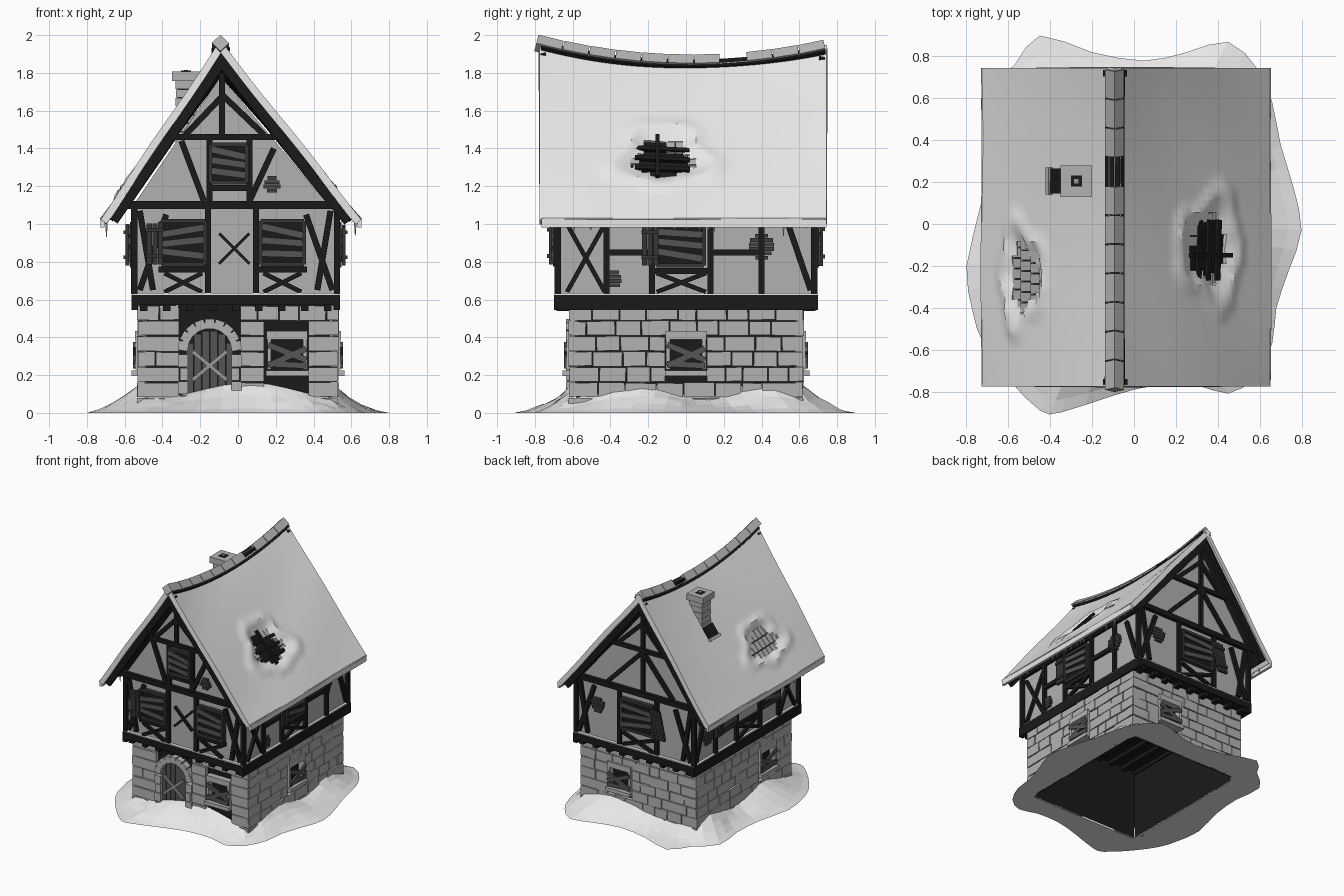
import bpy, bmesh, math, random
from mathutils import Vector, Matrix

if "Cube" in bpy.data.objects:
    bpy.data.objects.remove(bpy.data.objects["Cube"])

random.seed(4)
R = random.uniform
COLORS = {"snow": .80, "stone": .45, "plaster": .44, "timber": .010, "shutter_wood": .035,
          "brick": .05, "plank": .09, "pale_board": .32}
MATS = {}
for n, v in COLORS.items():
    MATS[n] = bpy.data.materials.new(n)
    MATS[n].diffuse_color = (v, v, v, 1)
PARTS = {}


def part(name, mat):
    return PARTS.setdefault(name, (bmesh.new(), mat))[0]


def bar(name, mat, p, q, w, d, n):
    """Box running from p to q, w wide, d deep along n."""
    p, q = Vector(p), Vector(q)
    x = (q - p).normalized()
    y = Vector(n).cross(x).normalized()
    m = Matrix((x * (q - p).length, y * w, x.cross(y) * d)).transposed().to_4x4()
    m.translation = (p + q) / 2
    bmesh.ops.create_cube(part(name, mat), size=1, matrix=m)


def block(name, mat, x0, x1, y0, y1, z0, z1):
    bar(name, mat, (x0, (y0 + y1) / 2, (z0 + z1) / 2), (x1, (y0 + y1) / 2, (z0 + z1) / 2),
        y1 - y0, z1 - z0, (0, 0, 1))


# Wall planes: normal, upper distance, base distance
WALLS = {"front": ((0, -1, 0), .67, .58), "back": ((0, 1, 0), .67, .58),
         "right": ((1, 0, 0), .515, .49), "left": ((-1, 0, 0), .54, .49)}


def pt(face, u, z, d, low=False):
    n, up, base = WALLS[face]
    dist = (base if low else up) + d
    return (u, n[1] * dist, z) if n[1] else (n[0] * dist, u, z)


def wbar(name, mat, face, u0, z0, u1, z1, w=.032, d=.03, off=.008, low=False):
    bar(name, mat, pt(face, u0, z0, off, low), pt(face, u1, z1, off, low), w, d, WALLS[face][0])


def cross(face, u, z, w, h, name="wall_timber", mat="timber", t=.024, **k):
    wbar(name, mat, face, u - w, z - h, u + w, z + h, t, **k)
    wbar(name, mat, face, u - w, z + h, u + w, z - h, t, **k)


def window(face, u, z, w, h, shutter=0, lean=0):
    """Boarded upper window with an optional hanging shutter."""
    wbar("window_pane", "timber", face, u - w, z, u + w, z, 2 * h, .02)
    for s in (-1, 1):
        wbar("window_frame", "shutter_wood", face, u + s * w, z - h, u + s * w, z + h, .022, .05)
        wbar("window_frame", "shutter_wood", face, u - w, z + s * h, u + w, z + s * h, .022, .05)
    for k in (-.5, .05, .55):
        a = R(-.22, .22) * h
        wbar("window_board", "plank", face, u - w * .95, z + h * k + a, u + w * .95, z + h * k - a,
             .036, .012, .035)
    if shutter:
        c = u + shutter * (w + .035 + abs(lean))
        for i in range(3):
            x = c - .03 + i * .03
            wbar("shutter", "shutter_wood", face, x - lean, z - h, x + lean, z + h * R(.85, 1),
                 .027, .02, .045)
        for k in (-.6, .6):
            wbar("shutter", "shutter_wood", face, c - .045 + lean * k, z + h * k, c + .045 + lean * k, z + h * k,
                 .02, .02, .055)


def brick_patch(face, u, z, r):
    n = max(3, int(2 * r / .022))
    for i in range(n):
        dz = -r + 2 * r * (i + .5) / n
        half = math.sqrt(r * r - dz * dz) * R(.8, 1.1)
        wbar("brick_patch", "brick", face, u - half, z + dz, u + half, z + dz, .02, R(.018, .03))


def low_window(face, u, z=.31):
    """Boarded ground floor window in a stone surround."""
    for s in (-1, 1):
        wbar("window_stone", "stone", face, u + s * .095, z - .08, u + s * .095, z + .08, .02, .05, .028, True)
    wbar("window_stone", "stone", face, u - .108, z + .1, u + .108, z + .1, .045, .05, .03, True)
    wbar("window_stone", "stone", face, u - .112, z - .1, u + .112, z - .1, .03, .07, .038, True)
    for a, b in ((.05, -.03), (-.06, .03), (-.05, -.06)):
        wbar("window_board", "plank", face, u - .1, z + a, u + .1, z + b, .032, .014, .058, True)


def stones(face, half, skips):
    """Rows of uneven blocks, leaving rectangles (u0, u1, z0, z1) free."""
    h = .57 / 7
    for r in range(7):
        z = (r + .5) * h
        spans = [(-half, half)]
        for a, b, z0, z1 in skips:
            if z0 < z < z1:
                spans = [t for s, e in spans for t in ((s, min(e, a)), (max(s, b), e)) if t[1] - t[0] > .02]
        for s, e in spans:
            u = s
            while e - u > .01:
                step = R(.09, .17)
                if e - u - step < .06:
                    step = e - u
                wbar("wall_stone", "stone", face, u + .003, z, u + step - .003, z + R(-.003, .003),
                     h - R(.003, .009), .034, R(.02, .027), True)
                u += step


# Ground floor core, open underneath
block("ground_floor_core", "timber", -.49, .49, -.58, .58, 0, .57)
bm = PARTS["ground_floor_core"][0]
bmesh.ops.delete(bm, geom=[f for f in bm.faces if f.calc_center_median().z < .01], context="FACES")
stones("front", .53, [(-.31, .01, 0, .6), (.14, .37, .08, .48)])
LOW = {"right": (0, .62), "left": (-.3, .62), "back": (.17, .53)}
for f, (u, half) in LOW.items():
    stones(f, half, [(u - .108, u + .108, .14, .43)])
    low_window(f, u)
low_window("front", .26)

# Arched door with stone arch and nailed cross
for i in range(6):
    u = -.255 + i * .042
    wbar("door", "plank", "front", u, .04, u, .32 + math.sqrt(max(.0, .0135 - (u + .15) ** 2)), .039, .02, .013, True)
for i in range(9):
    a = math.pi * (i + .5) / 9
    wbar("door_arch", "stone", "front", -.15 + .115 * math.cos(a), .33 + .115 * math.sin(a),
         -.15 + .168 * math.cos(a), .33 + .168 * math.sin(a), .05, .05, .03, True)
for s in (-1, 1):
    for k in range(4):
        wbar("door_arch", "stone", "front", -.15 + s * .115, .06 + k * .072, -.15 + s * (.158 + .01 * (k % 2)),
             .06 + k * .072, .066, .05, .03, True)
cross("front", -.15, .25, .09, .075, "door_cross", "pale_board", .02, d=.012, off=.045, low=True)

# Upper storey body with gables
bm = part("upper_walls", "plaster")
prof = [(-.54, .58), (.515, .58), (.515, 1.06), (-.093, 1.78), (-.54, 1.12)]
a, b = ([bm.verts.new((x, y, z)) for x, z in prof] for y in (-.67, .67))
bm.faces.new(a)
bm.faces.new(b[::-1])
for i in range(5):
    j = (i + 1) % 5
    bm.faces.new((a[j], a[i], b[i], b[j]))

# Ring beam, snow ledge, joist ends and side beams
block("ring_beam", "timber", -.565, .54, -.70, .70, .572, .625)
block("ledge_snow", "snow", -.56, .535, -.695, .695, .625, .634)
for i in range(9):
    x = -.5 + i * .122
    block("joist_end", "timber", x - .02, x + .02, -.685, .685, .54, .575)
for x in (-.565, .505):
    block("side_beam", "timber", x, x + .035, -.70, .70, .545, .575)

# Timber framing shared by both gable walls
for f in ("front", "back"):
    for u0, z0, u1, z1 in ((-.55, .63, -.55, 1.1), (.525, .63, .525, 1.08), (.36, 1.05, .5, .65),
                           (.42, .65, .49, 1.07), (-.38, 1.05, -.52, .65), (-.45, .65, -.52, 1.07),
                           (-.33, 1.46, .21, 1.46), (-.085, 1.46, -.085, 1.8), (-.28, 1.47, -.08, 1.68),
                           (.14, 1.47, -.08, 1.68)):
        wbar("wall_timber", "timber", f, u0, z0, u1, z1)
    wbar("cross_beam", "timber", f, -.59, 1.1, .54, 1.1, .042, .045)
# Front only: gable posts and braces; back only: king post and spread braces
for u0, z0, u1, z1 in ((-.3, 1.44, -.18, 1.12), (.19, 1.4, .06, 1.12), (-.15, 1.12, -.15, 1.46),
                       (.06, 1.12, .06, 1.46), (-.16, .63, -.16, 1.08), (.095, .63, .095, 1.08)):
    wbar("wall_timber", "timber", "front", u0, z0, u1, z1)
for u0, z0, u1, z1 in ((-.085, 1.12, -.085, 1.46), (-.085, 1.45, -.36, 1.12), (-.085, 1.45, .24, 1.12),
                       (-.21, .63, -.21, 1.08), (.13, .63, .13, 1.08)):
    wbar("wall_timber", "timber", "back", u0, z0, u1, z1)
# Side walls
for f in ("right", "left"):
    for u0, z0, u1, z1 in ((-.68, .63, -.68, 1.1), (.68, .63, .68, 1.1), (-.42, .63, -.42, 1.06),
                           (-.18, .63, -.18, 1.06), (.13, .63, .13, 1.06), (.4, .63, .4, 1.06),
                           (.54, 1.0, .66, .65), (-.42, .85, -.18, .85), (.13, .85, .4, .85),
                           (-.18, .75, .13, .75)):
        wbar("wall_timber", "timber", f, u0, z0, u1, z1)
    cross(f, -.53, .82, .1, .18)
    cross(f, -.025, .69, .13, .05)
    wbar("wall_plate", "timber", f, -.69, 1.06, .69, 1.06, .04)

# Windows, nailed cross and bare brick
for u, s in ((-.29, -1), (.235, 0)):
    window("front", u, .9, .115, .115, s)
    wbar("wall_timber", "timber", "front", u - .13, .76, u + .13, .76)
    cross("front", u, .69, .1, .05)
cross("front", -.02, .87, .08, .08, t=.016)
window("front", -.05, 1.32, .095, .1)
wbar("wall_timber", "timber", "front", -.15, 1.19, .06, 1.19)
window("back", -.04, .9, .145, .12, -1, .025)
cross("back", -.04, .69, .14, .05)
window("right", -.03, .89, .125, .11, -1)
window("left", .26, .89, .11, .11, 1)
window("left", -.3, .89, .11, .11)
for f, u, z, r in (("front", .18, 1.21, .045), ("right", -.38, .71, .045), ("right", .4, .88, .07),
                   ("back", .33, .9, .06), ("left", .5, .8, .06)):
    brick_patch(f, u, z, r)


# Sagging roof
def ridge(y):
    return 1.87 + .1 * ((y - .03) / .8) ** 2


EAVE = {1: .655, -1: -.73}
HOLES = {1: (.61, -.12, .12, .155), -1: (.69, -.25, .10, .15)}


def roof_pt(side, s, y, off=0):
    dx, dz = EAVE[side] + .093, ridge(y) - 1.025
    n = Vector((dz * side, 0, abs(dx))).normalized()
    return Vector((-.093 + dx * s, y, ridge(y) - dz * s)) + n * off, n


def roof_sheet(name, mat, side, off, thick, y0, y1, smax, hole):
    bm = part(name, mat)
    nu, nv = 44, 36
    grid, dist = [], {}
    for i in range(nu + 1):
        y = y0 + (y1 - y0) * i / nu
        row = []
        for j in range(nv + 1):
            s = smax * j / nv
            o = off
            d = 9
            if hole:
                hs, hy, rs, ry = HOLES[side]
                ang = math.atan2((s - hs) / rs, (y - hy) / ry)
                d = math.hypot((s - hs) / rs, (y - hy) / ry) / (1 + .12 * math.sin(3 * ang) + .1 * math.sin(5 * ang))
                o += .003 * math.sin(5 * y + 9 * s)
                if d < 1.9:
                    o += .016 * math.sin((d - 1.25) / .65 * math.pi) + R(-.004, .004)
            v = bm.verts.new(roof_pt(side, s, y, o)[0])
            dist[v] = d
            row.append(v)
        grid.append(row)
    for i in range(nu):
        for j in range(nv):
            q = [grid[i][j], grid[i + 1][j], grid[i + 1][j + 1], grid[i][j + 1]]
            if sum(dist[v] for v in q) / 4 > 1:
                bm.faces.new(q if side < 0 else q[::-1])
    bm.normal_update()
    for f in bm.faces:
        if f.normal.z < 0:
            f.normal_flip()
    return name, thick


SHEETS = []
for side, w in ((1, "right"), (-1, "left")):
    SHEETS.append(roof_sheet(w + "_roof_snow", "snow", side, 0, .04, -.775, .745, 1, True))
    SHEETS.append(roof_sheet(w + "_roof_deck", "timber", side, -.04, .02, -.765, .735, .97, False))
    # Snow lip along the eave
    x = EAVE[side] - side * .012
    bar("eave_snow", "snow", (x, -.765, 1.006), (x, .745, 1.006), .02, .05, (0, 0, 1))
    # Bargeboards
    for y in (-.755, .72):
        bar("bargeboard", "timber", roof_pt(side, .02, y, -.064)[0], roof_pt(side, .97, y, -.064)[0],
            .03, .05, roof_pt(side, .5, y)[1])
    # Broken battens and loose tiles in the roof holes
    hs, hy, rs, ry = HOLES[side]
    for i in range(-3, 4):
        for j in range(-1, 2):
            y, s = hy + i * .05 + j * .012, hs + j * .075
            edge = abs(i) > 2 or (j == -1 and i > 0)
            if side < 0 or edge:
                p, n = roof_pt(side, s - .035, y, -.03)
                bar("roof_tile", "stone", p, roof_pt(side, s + .035, y, -.022)[0], .046, .016, n)
    if side > 0:
        for k in (-.06, .0, .06):
            p, n = roof_pt(1, hs + k, hy - .15, -.015)
            bar("batten", "timber", p, roof_pt(1, hs + k + .01, hy + .14, -.015)[0], .025, .02, n)
        p, n = roof_pt(1, hs - .13, hy - .03, .006)
        bar("batten", "timber", p, roof_pt(1, hs + .13, hy - .03, .006)[0], .022, .02, n)
    # Icicles
    for i in range(16):
        p = roof_pt(side, .985, R(-.74, .72), -.03)[0]
        L = R(.03, .09)
        bmesh.ops.create_cone(part("icicle", "snow"), segments=5, radius1=.002, radius2=.008, depth=L,
                              cap_ends=True, matrix=Matrix.Translation(p - Vector((0, 0, L / 2))))

# Ridge beam and ridge stones with one missing
for i in range(11):
    y0, y1 = -.795 + i * .1395, -.795 + (i + 1) * .1395
    if 0 < i < 10:
        bar("ridge_beam", "timber", (-.093, y0, ridge(y0) - .015), (-.093, y1, ridge(y1) - .015), .05, .03, (0, 0, 1))
    if i != 7:
        bar("ridge_stone", "stone", (-.093, y0 + .003, ridge(y0) - .018), (-.093, y1 - .003, ridge(y1) - .018),
            .064, .064, (1, 0, 1))

# Chimney
for k in range(8):
    j, w = R(-.005, .005), .054 + .004 * (k % 2)
    block("chimney", "stone", -.275 - w + j, -.275 + w + j, .205 - w, .205 + w, 1.40 + k * .045, 1.441 + k * .045)
block("chimney_core", "timber", -.32, -.23, .16, .25, 1.38, 1.77)
block("chimney_cap", "stone", -.35, -.2, .13, .28, 1.758, 1.808)
block("chimney_flue", "timber", -.302, -.248, .178, .232, 1.80, 1.812)
block("chimney_flue_inner", "pale_board", -.286, -.264, .194, .216, 1.80, 1.814)
p, n = roof_pt(-1, .38, .205, .004)
bar("chimney_gap", "timber", p, roof_pt(-1, .485, .205, .004)[0], .12, .014, n)
bar("chimney_gap_stone", "stone", roof_pt(-1, .48, .14, .006)[0], roof_pt(-1, .48, .27, .006)[0], .025, .03, n)

# Snow drift ring around the base
OUT = [(.80, -.03), (.76, .18), (.70, .38), (.66, .58), (.59, .74), (.45, .87), (.25, .82), (.05, .78), (-.2, .82),
       (-.45, .90), (-.57, .76), (-.73, .6), (-.71, .35), (-.73, .1), (-.80, -.2), (-.77, -.42), (-.72, -.57),
       (-.6, -.74), (-.45, -.89), (-.35, -.9), (-.1, -.82), (.1, -.77), (.3, -.77), (.45, -.81), (.58, -.73),
       (.66, -.57), (.68, -.4), (.74, -.22)]
ring = []
for i in range(len(OUT)):
    a, b, c, d = (Vector(OUT[(i + k) % len(OUT)]) for k in (-1, 0, 1, 2))
    ring += [b, (9 * (b + c) - a - d) / 16]
bm = part("snow_drift", "snow")
cols = []
for o in ring:
    inn = o * min(.5 / max(abs(o.x), 1e-6), .6 / max(abs(o.y), 1e-6))
    h = .122 + .04 * math.sin(9.7 * inn.y - 2.31 + 6.4 * (inn.x - .5))
    col = [bm.verts.new((inn.x, inn.y, 0))]
    for t in (0, .15, .35, .55, .78, 1):
        p = inn.lerp(o, t)
        col.append(bm.verts.new((p.x, p.y, h * (1 - t) ** 1.3 + (R(-.007, .007) if 0 < t < .7 else 0))))
    cols.append(col)
for i, a in enumerate(cols):
    b = cols[(i + 1) % len(cols)]
    for k in range(7):
        m = (k + 1) % 7
        bm.faces.new((a[k], a[m], b[m], b[k]))
bmesh.ops.recalc_face_normals(bm, faces=bm.faces)

# Turn every part into an object
for name, (bm, mat) in PARTS.items():
    me = bpy.data.meshes.new(name)
    bm.to_mesh(me)
    me.materials.append(MATS[mat])
    ob = bpy.data.objects.new(name, me)
    bpy.context.collection.objects.link(ob)
    for sheet, thick in SHEETS:
        if sheet == name:
            bpy.context.view_layer.objects.active = ob
            ob.select_set(True)
            mod = ob.modifiers.new("thickness", "SOLIDIFY")
            mod.thickness, mod.offset = thick, -1
            bpy.ops.object.modifier_apply(modifier=mod.name)
            bpy.ops.object.shade_smooth_by_angle(angle=math.radians(35))
            ob.select_set(False)

for m in bpy.data.materials:
    if m.users and not m.is_grease_pencil:
        m.use_nodes = True
        m.node_tree.nodes["Principled BSDF"].inputs["Base Color"].default_value = m.diffuse_color
